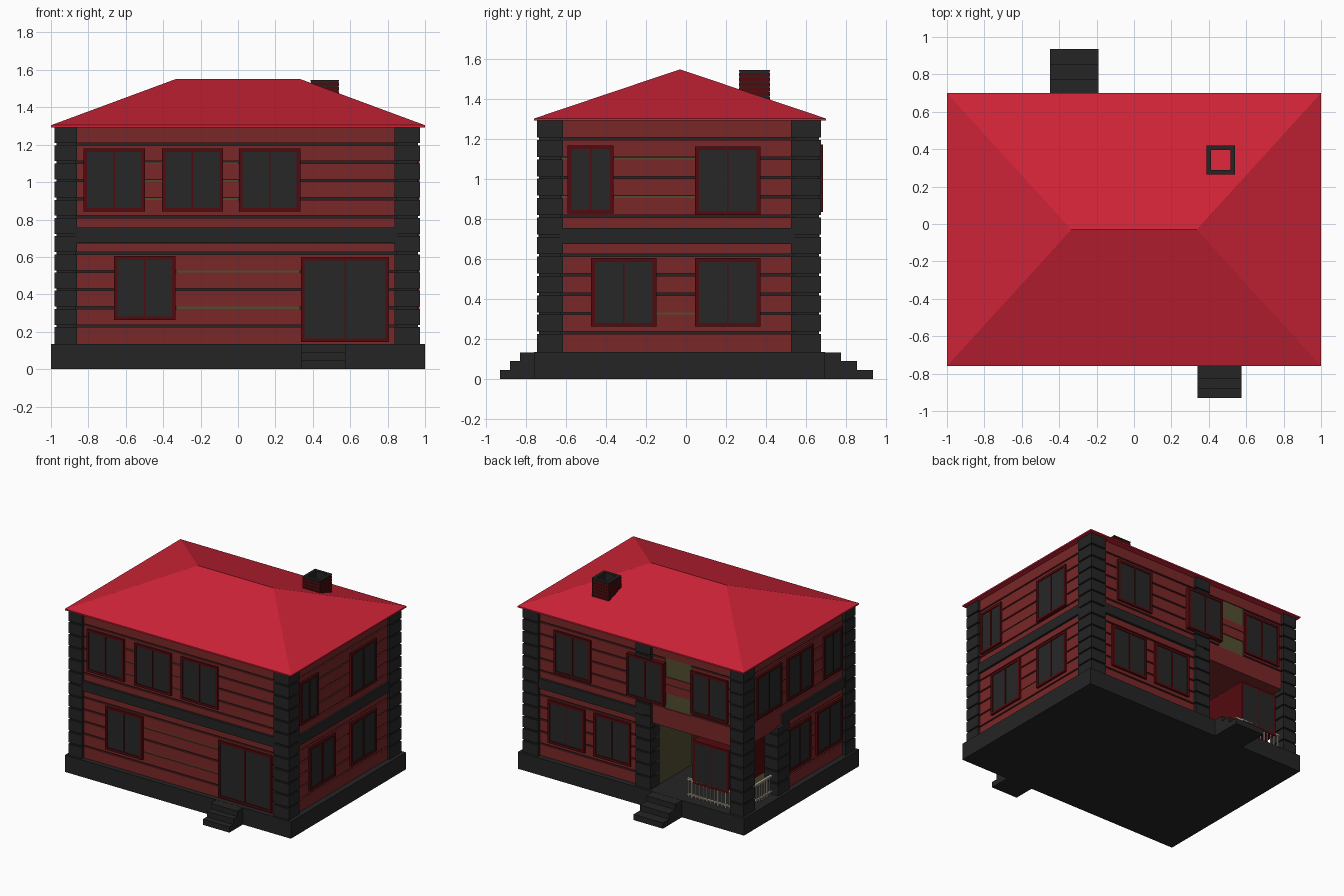
import bpy, bmesh

if "Cube" in bpy.data.objects:
    bpy.data.objects.remove(bpy.data.objects["Cube"])


def material(name, color):
    m = bpy.data.materials.new(name)
    m.diffuse_color = (*color, 1)
    m.use_nodes = True
    m.node_tree.nodes["Principled BSDF"].inputs["Base Color"].default_value = m.diffuse_color
    return m


ROOF = material("roof_red", (0.62, 0.017, 0.038))
WALL = material("plank_red", (0.19, 0.02, 0.021))
DARK = material("charcoal", (0.018, 0.018, 0.018))
GLASS = material("dark_glass", (0.02, 0.02, 0.021))
FRAME = material("frame_red", (0.085, 0.003, 0.004))
OLIVE = material("olive", (0.085, 0.075, 0.03))
CREAM = material("rail_cream", (0.45, 0.4, 0.32))


def make(name, mat, boxes):
    """One object from a list of (x0, x1, y0, y1, z0, z1) boxes."""
    bm = bmesh.new()
    for x0, x1, y0, y1, z0, z1 in boxes:
        r = bmesh.ops.create_cube(bm, size=1)
        for v in r["verts"]:
            v.co = (x1 if v.co.x > 0 else x0, y1 if v.co.y > 0 else y0,
                    z1 if v.co.z > 0 else z0)
    return finish(name, mat, bm)


def finish(name, mat, bm):
    bmesh.ops.recalc_face_normals(bm, faces=bm.faces)
    me = bpy.data.meshes.new(name)
    bm.to_mesh(me)
    bm.free()
    me.materials.append(mat)
    ob = bpy.data.objects.new(name, me)
    bpy.context.collection.objects.link(ob)
    return ob


# Outward sides: axis, sign, plank surface position
SIDES = {"front": ("y", -1, 0.72), "back": ("y", 1, 0.65),
         "left": ("x", -1, 0.955), "right": ("x", 1, 0.955)}


def on_side(side, u0, u1, z0, z1, d0, d1):
    """Box lying on a side; d is distance outward from the plank surface."""
    axis, s, p = SIDES[side]
    a, b = sorted((s * (p + d0), s * (p + d1)))
    return (u0, u1, a, b, z0, z1) if axis == "y" else (a, b, u0, u1, z0, z1)


PITCH, GAP = 0.0972, 0.012


def rows(z0, z1):
    """Board heights between z0 and z1, split by evenly spaced grooves."""
    cuts = [z for z in (0.231 + i * PITCH for i in range(12)) if z0 + .02 < z < z1 - .02]
    lows = [z0] + [c + GAP / 2 for c in cuts]
    highs = [c - GAP / 2 for c in cuts] + [z1]
    return list(zip(lows, highs))


# Foundation and stepped entrances
make("foundation", DARK, [(-1, 1, -0.76, 0.695, 0, 0.135)])
make("front_steps", DARK, [(0.34, 0.575, y, -0.75, 0, z)
                           for y, z in ((-0.93, .045), (-0.88, .09), (-0.83, .134))])
make("back_steps", DARK, [(-0.45, -0.19, 0.69, y, 0, z)
                          for y, z in ((0.935, .045), (0.855, .09), (0.775, .134))])

# Wall core with an open porch in the back left corner
make("wall_core", DARK, [(-0.943, 0.943, -0.708, 0.15, 0.13, 0.70),
                         (-0.15, 0.943, 0.14, 0.638, 0.13, 0.70),
                         (-0.943, 0.943, -0.708, 0.638, 0.69, 1.295)])

# Horizontal boards
LOW, HIGH = (0.135, 0.675), (0.755, 1.297)
planks = []
for side, u0, u1, span in (("front", -.86, .836, LOW), ("front", -.86, .836, HIGH),
                           ("right", -.62, .53, LOW), ("right", -.62, .53, HIGH),
                           ("back", -.03, .836, LOW), ("back", -.03, .836, HIGH),
                           ("left", -.62, .1, LOW), ("left", -.62, .53, HIGH),
                           ("back", -.86, -.5, HIGH), ("back", -.27, -.15, HIGH)):
    planks += [on_side(side, u0, u1, a, b, -0.03, 0) for a, b in rows(*span)]
planks += [on_side("back", -.5, -.27, a, b, -0.03, 0)
           for a, b in ((.755, .805), (.93, 1.0), (1.01, 1.06), (1.21, 1.297))]
make("wall_planks", WALL, planks)

# Olive lining: porch walls, bare wall patch and groove strips
make("olive_lining", OLIVE,
     [(-0.158, -0.15, 0.15, 0.60, 0.135, 0.665),
      (-0.93, -0.15, 0.15, 0.158, 0.135, 0.665),
      on_side("back", -.5, -.27, .79, 1.22, -.03, -.007)]
     + [on_side("front", u0, u1, z - .006, z + .006, -.02, -.006)
        for u0, u1, z in ((-.33, .33, .522), (-.33, .33, .328), (-.5, -.4, .909),
                          (-.08, 0, .909), (-.5, -.4, 1.006), (-.08, 0, 1.006), (-.5, .0, 1.1))]
     + [on_side("right", u0, u1, z - .006, z + .006, -.02, -.006)
        for u0, u1, z in ((-.36, .05, .909), (-.36, .05, 1.1), (-.15, .05, .328),
                          (-.62, -.58, .909), (-.62, -.58, 1.1))])

# Porch ceiling with its red edge beam
make("porch_ceiling", WALL, [(-0.955, -0.15, 0.15, 0.65, 0.66, 0.775)])

# Dark belt between the floors
make("floor_belt", DARK, [on_side("front", -.87, .85, .677, .757, -.03, .018),
                          on_side("right", -.63, .54, .677, .757, -.03, .015),
                          on_side("back", -.1, .85, .677, .757, -.03, .018),
                          on_side("left", -.63, .16, .677, .757, -.03, .015)])

# Block pillars: wide blocks over a slightly narrower shaft
pillars = ((-.98, -.86, -.745, -.615, 1.297), (.836, .973, -.745, -.615, 1.297),
           (-.98, -.86, .53, .675, 1.297), (.836, .973, .525, .675, 1.297),
           (-.16, -.025, .56, .675, 1.297), (-.98, -.86, .09, .235, .675))
blocks = []
for x0, x1, y0, y1, top in pillars:
    i = 0.01
    blocks.append((x0 + i, x1 - i, y0 + i, y1 - i, .13, top))
    blocks += [(x0, x1, y0, y1, a, b) for a, b in rows(.13, top)]
make("block_pillars", DARK, blocks)

# Windows: frame bars, centre mullion, two panes
frames, panes = [], []


def window(side, u0, u1, z0, z1, out=0.016, split=True):
    w, m = 0.019, (u0 + u1) / 2
    bars = [(u0, u0 + w, z0, z1), (u1 - w, u1, z0, z1),
            (u0 + w, u1 - w, z0, z0 + w), (u0 + w, u1 - w, z1 - w, z1)]
    if split:
        bars.append((m - .004, m + .004, z0 + w, z1 - w))
    frames.extend(on_side(side, *b, -.02, out) for b in bars)
    panes.append(on_side(side, u0 + w, u1 - w, z0 + w, z1 - w, -.02, out - .006))


for u in (-.825, -.407, .006):
    window("front", u, u + .327, .842, 1.18)
window("front", -.662, -.333, .262, .605)
window("right", -.592, -.362, .828, 1.17)
window("right", .045, .372, .82, 1.165)
for u in (-.475, .045):
    window("right", u, u + .327, .262, .605)
for u in (-.83, .38):
    window("back", u, u + .327, .835, 1.175)
window("back", -.275, .05, .835, 1.175, 0.036)
for u in (.03, .435):
    window("back", u, u + .325, .262, .605)
for u0, u1 in ((.165, .49), (-.23, .095), (-.6, -.365)):
    window("left", u0, u1, .835, 1.175)
for u0, u1 in ((-.2, .085), (-.6, -.275)):
    window("left", u0, u1, .262, .605)
# Wide glazed front door
window("front", .337, .808, .145, .6)
# Window inside the porch
window("back", -.82, -.5, .262, .605, -.475)
make("window_frames", FRAME, frames)
make("window_panes", GLASS, panes)

# Panelled porch door
make("porch_door", FRAME, [(-.44, -.18, .15, .172, .135, .58)]
     + [(x, x + .085, .17, .18, z, z + .17) for x in (-.415, -.29) for z in (.17, .37)])

# Porch railings
rails = [(-.87, -.45, .61, .63, .275, .29), (-.87, -.45, .61, .63, .155, .165),
         (-.93, -.91, .23, .54, .275, .29), (-.93, -.91, .23, .54, .155, .165)]
for i in range(13):
    x = -.455 - i * .033
    rails.append((x - .005, x + .005, .615, .625, .135, .28))
for i in range(9):
    y = .255 + i * .033
    rails.append((-.925, -.915, y - .005, y + .005, .135, .28))
make("porch_railing", CREAM, rails)

# Hipped roof with a thin eave edge
bm = bmesh.new()
corners = ((-1, -.76), (1, -.76), (1, .7), (-1, .7))
low = [bm.verts.new((x, y, 1.293)) for x, y in corners]
eave = [bm.verts.new((x, y, 1.304)) for x, y in corners]
left, right = (bm.verts.new((x, -.03, 1.55)) for x in (-.335, .335))
bm.faces.new(low)
for i in range(4):
    j = (i + 1) % 4
    bm.faces.new((low[i], low[j], eave[j], eave[i]))
bm.faces.new((eave[0], eave[1], right, left))
bm.faces.new((eave[1], eave[2], right))
bm.faces.new((eave[2], eave[3], left, right))
bm.faces.new((eave[3], eave[0], left))
finish("hip_roof", ROOF, bm)


# Hollow brick chimney
def ring(o, z0, z1, t):
    x0, x1, y0, y1 = .387 + o, .54 - o, .265 + o, .42 - o
    return [(x0, x1, y0, y0 + t, z0, z1), (x0, x1, y1 - t, y1, z0, z1),
            (x0, x0 + t, y0 + t, y1 - t, z0, z1), (x1 - t, x1, y0 + t, y1 - t, z0, z1)]


make("chimney_shaft", DARK, ring(.003, 1.34, 1.538, .021) + ring(0, 1.538, 1.546, .024))
make("chimney_bricks", FRAME, [b for i in range(8)
                               for b in ring(0, 1.345 + i * .024, 1.364 + i * .024, .012)])
